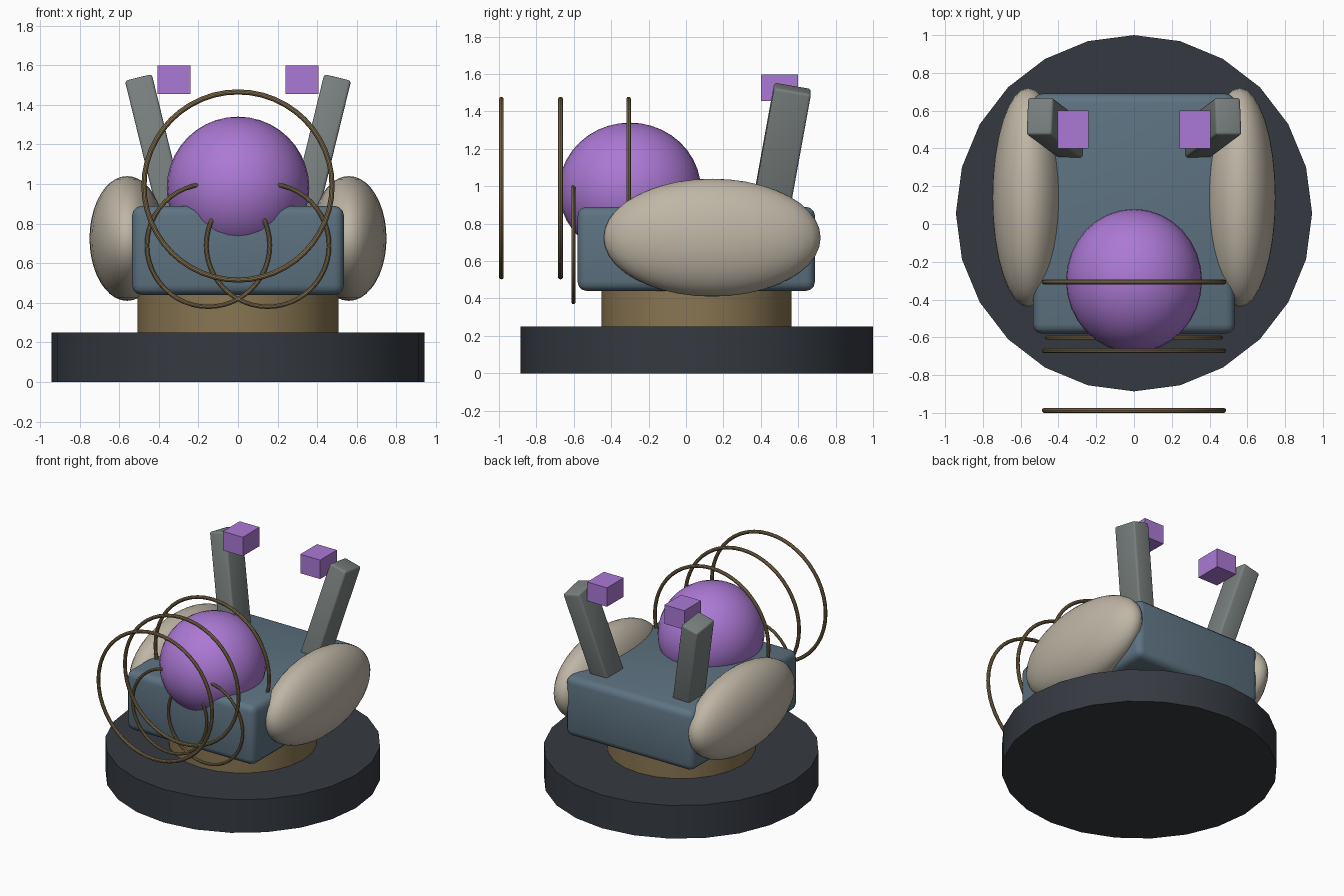
import bpy
import math

cube = bpy.data.objects.get("Cube")
if cube:
    bpy.data.objects.remove(cube, do_unlink=True)


def material(name, rgb):
    mat = bpy.data.materials.new(name)
    mat.use_nodes = True
    mat.diffuse_color = (*rgb, 1)
    mat.node_tree.nodes["Principled BSDF"].inputs["Base Color"].default_value = (*rgb, 1)
    return mat


PURPLE = material("purple", (0.41, 0.19, 0.66))
SLATE = material("slate blue", (0.11, 0.17, 0.22))
BRASS = material("brass", (0.25, 0.18, 0.085))
CREAM = material("cream", (0.52, 0.47, 0.38))
GREY = material("grey", (0.19, 0.215, 0.21))
CHARCOAL = material("charcoal", (0.036, 0.042, 0.052))


def finish(name, mat, smooth=True):
    obj = bpy.context.object
    obj.name = name
    obj.data.materials.append(mat)
    if smooth:
        bpy.ops.object.shade_smooth_by_angle(angle=math.radians(35))
    return obj


def disc(name, mat, radius, bottom, top, y):
    bpy.ops.mesh.primitive_cylinder_add(
        vertices=24, radius=radius, depth=top - bottom, location=(0, y, (bottom + top) / 2))
    return finish(name, mat)


def ellipsoid(name, mat, location, radii):
    bpy.ops.mesh.primitive_uv_sphere_add(segments=32, ring_count=20, radius=1, location=location)
    bpy.context.object.scale = radii
    bpy.ops.object.transform_apply(location=False, rotation=False, scale=True)
    return finish(name, mat)


def box(name, mat, location, size, rotation=(0, 0, 0), bevel=0):
    bpy.ops.mesh.primitive_cube_add(size=1, location=location, rotation=rotation)
    bpy.context.object.scale = size
    bpy.ops.object.transform_apply(location=False, rotation=False, scale=True)
    if bevel:
        mod = bpy.context.object.modifiers.new("rounded edges", "BEVEL")
        mod.width = bevel
        mod.segments = 3
        bpy.ops.object.modifier_apply(modifier=mod.name)
    return finish(name, mat, smooth=bevel > 0)


def ring(name, location, major, minor):
    bpy.ops.mesh.primitive_torus_add(
        location=location, rotation=(math.pi / 2, 0, 0), major_radius=major,
        minor_radius=minor, major_segments=48, minor_segments=10)
    return finish(name, BRASS)


# Pedestal, collar and body
disc("base", CHARCOAL, 0.943, 0, 0.25, 0.057)
disc("collar", BRASS, 0.508, 0.24, 0.46, 0.055)
box("body", SLATE, (0, 0.055, 0.665), (1.07, 1.27, 0.45), bevel=0.05)

# Large orb at the front
ellipsoid("orb", PURPLE, (0, -0.3, 0.98), (0.36, 0.38, 0.36))

# Large hoops in front of and around the orb
for i, y in enumerate((-0.987, -0.671, -0.307)):
    ring(f"large_hoop_{i + 1}", (0, y, 0.99), 0.475, 0.013)

# Mirrored parts
for side, s in (("left", 1), ("right", -1)):
    ellipsoid(f"{side}_pod", CREAM, (s * 0.56, 0.14, 0.725), (0.19, 0.58, 0.315))
    ring(f"{side}_small_hoop", (s * 0.15, -0.602, 0.69), 0.31, 0.011)
    box(f"{side}_post", GREY, (s * 0.412, 0.505, 1.165), (0.14, 0.2, 0.75),
        rotation=(-0.175, s * 0.24, 0), bevel=0.015)
    box(f"{side}_block", PURPLE, (s * 0.323, 0.5, 1.527), (0.166, 0.2, 0.143))
